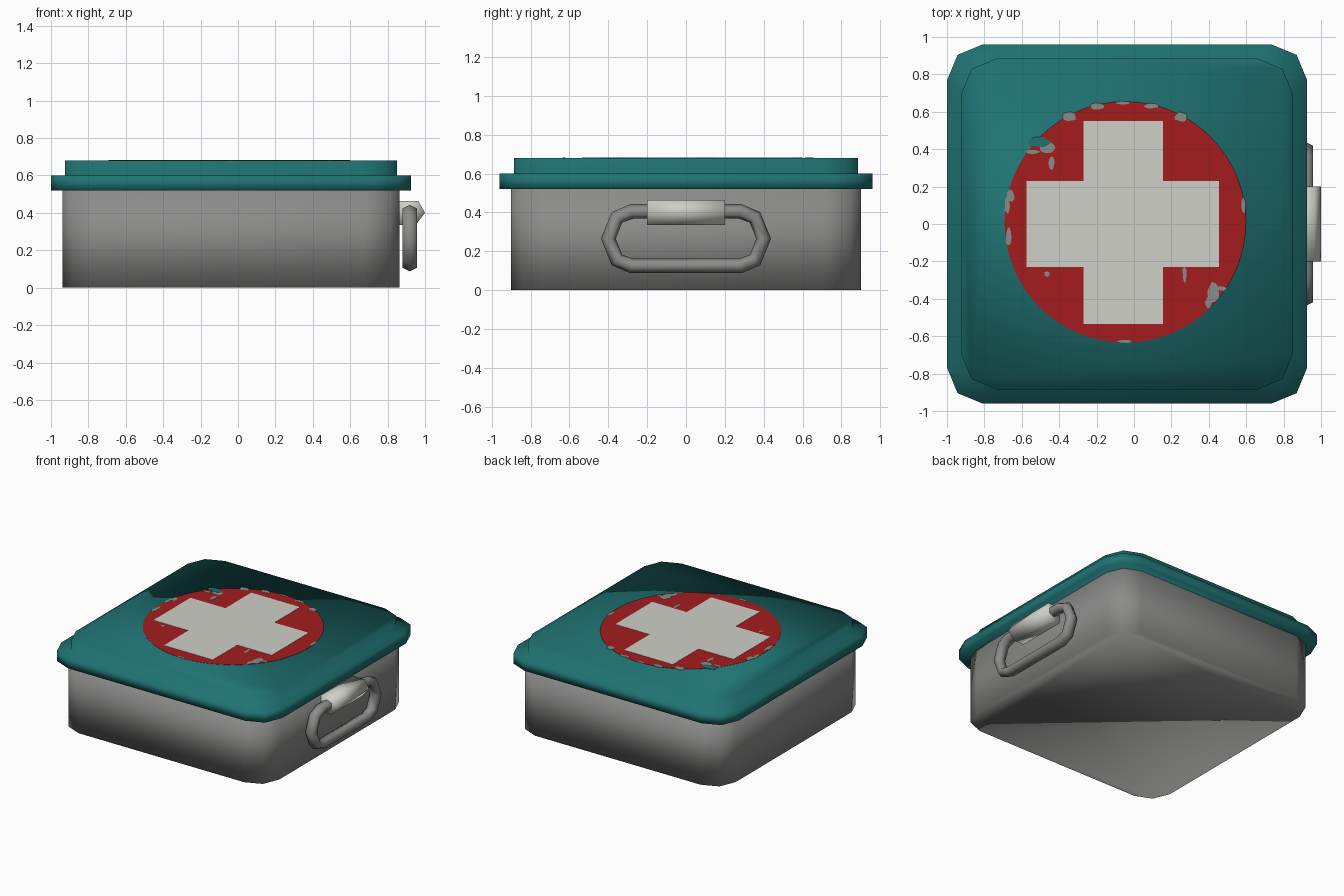
import bpy, bmesh, math, random
from mathutils import Vector

cube = bpy.data.objects.get("Cube")
if cube:
    bpy.data.objects.remove(cube, do_unlink=True)

CX = -0.037   # the box sits a little off centre, the handle balances it


def material(name, rgb):
    m = bpy.data.materials.new(name)
    m.use_nodes = True
    m.diffuse_color = (*rgb, 1)
    m.node_tree.nodes["Principled BSDF"].inputs["Base Color"].default_value = (*rgb, 1)
    return m


teal = material("teal paint", (0.014, 0.17, 0.17))
steel = material("grey steel", (0.26, 0.26, 0.255))
white = material("off white", (0.63, 0.63, 0.585))
red = material("red paint", (0.37, 0.012, 0.013))


def finish(name, bm, mat, smooth=True):
    bmesh.ops.recalc_face_normals(bm, faces=bm.faces)
    me = bpy.data.meshes.new(name)
    bm.to_mesh(me)
    bm.free()
    me.materials.append(mat)
    for p in me.polygons:
        p.use_smooth = smooth
    ob = bpy.data.objects.new(name, me)
    bpy.context.collection.objects.link(ob)
    return ob


def rounded(hx, hy, r, z):
    """Rectangle with corners of two segments."""
    pts = []
    for k, (sx, sy) in enumerate([(1, 1), (-1, 1), (-1, -1), (1, -1)]):
        for i in range(3):
            a = math.radians(90 * k + 45 * i)
            pts.append((CX + sx * (hx - r) + r * math.cos(a),
                        sy * (hy - r) + r * math.sin(a), z))
    return pts


def loft(name, rings, mat, closed=False):
    bm = bmesh.new()
    vs = [[bm.verts.new(p) for p in ring] for ring in rings]
    n = len(vs[0])
    pairs = list(zip(vs, vs[1:]))
    if closed:
        pairs.append((vs[-1], vs[0]))
    for a, b in pairs:
        for i in range(n):
            j = (i + 1) % n
            bm.faces.new((a[i], a[j], b[j], b[i]))
    if not closed:
        bm.faces.new(vs[0])
        bm.faces.new(vs[-1])
    return finish(name, bm, mat)


def plate(name, outlines, z, thick, mat):
    """Thin flat plates, one for each outline, in one object."""
    bm = bmesh.new()
    faces = [bm.faces.new([bm.verts.new((x, y, z)) for x, y in o]) for o in outlines]
    g = bmesh.ops.extrude_face_region(bm, geom=faces)
    for v in g["geom"]:
        if isinstance(v, bmesh.types.BMVert):
            v.co.z += thick
    return finish(name, bm, mat, False)


# Box body and stepped lid
loft("box_body", [rounded(0.90, 0.90, 0.18, z) for z in (0, 0.52)], steel)
loft("lid", [rounded(0.962, 0.96, 0.19, 0.52), rounded(0.962, 0.96, 0.19, 0.60),
             rounded(0.887, 0.885, 0.19, 0.60), rounded(0.887, 0.885, 0.19, 0.68)], teal)

# Painted emblem: disc and cross
TOP = 0.68
DX, DY, R = -0.047, 0.01, 0.645
plate("emblem_disc", [[(DX + R * math.cos(math.tau * i / 64), DY + R * math.sin(math.tau * i / 64))
                       for i in range(64)]], TOP - 0.002, 0.0035, red)
x0, x1, x2, x3 = -0.575, -0.27, 0.155, 0.455
y0, y1, y2, y3 = -0.535, -0.23, 0.23, 0.55
plate("emblem_cross", [[(x1, y0), (x2, y0), (x2, y1), (x3, y1), (x3, y2), (x2, y2),
                        (x2, y3), (x1, y3), (x1, y2), (x0, y2), (x0, y1), (x1, y1)]],
      TOP, 0.003, white)

# Chipped paint: irregular flakes, mostly along the disc edge
random.seed(4)


def flake(x, y, rx, ry):
    pts = []
    for i in range(10):
        a, k = math.tau * i / 10, random.uniform(0.8, 1.15)
        pts.append((x + rx * k * math.cos(a), y + ry * k * math.sin(a)))
    return pts


chips = [(-0.46, 0.41, 0.045, 0.03), (-0.44, 0.33, 0.016, 0.038), (-0.54, 0.385, 0.04, 0.01),
         (-0.66, 0.15, 0.022, 0.03), (-0.67, -0.07, 0.015, 0.055), (-0.465, -0.268, 0.016, 0.015),
         (0.27, -0.27, 0.011, 0.045), (0.425, -0.36, 0.032, 0.055), (0.40, -0.42, 0.018, 0.03),
         (0.47, -0.345, 0.03, 0.012)]
# Thin worn slivers that follow the rim, by angle in degrees
for deg in (8, 62, 77, 91, 104, 118, 172, 270):
    a = math.radians(deg)
    c, s = abs(math.cos(a)), abs(math.sin(a))
    chips.append((DX + 0.638 * math.cos(a), DY + 0.638 * math.sin(a),
                  0.01 + 0.03 * s, 0.008 + 0.035 * c))
plate("worn_chips", [flake(*c) for c in chips], TOP + 0.0005, 0.002, steel)
plate("bare_lid_chip", [flake(-0.505, 0.437, 0.06, 0.028)], TOP + 0.001, 0.0025, teal)

# Swinging handle: a six-sided tube around a closed loop
half = [(0.28, 0.125), (0.355, 0.155), (0.40, 0.265), (0.355, 0.375), (0.28, 0.405)]
path = [Vector((0.918, y, z)) for y, z in half + [(-y, z) for y, z in reversed(half)]]
side = Vector((1, 0, 0))
rings = []
for i, p in enumerate(path):
    t = ((p - path[i - 1]).normalized() + (path[(i + 1) % len(path)] - p).normalized()).normalized()
    out = t.cross(side)
    rings.append([p + 0.038 * math.cos(math.tau * k / 6) * out +
                  0.044 * math.sin(math.tau * k / 6) * side for k in range(6)])
loft("handle_ring", rings, steel, closed=True)

# Hinge block that holds the handle
profile = [(0.85, 0.335), (0.95, 0.335), (1.0, 0.40), (0.965, 0.463), (0.85, 0.463)]
loft("handle_hinge", [[(x, y, z) for x, z in profile] for y in (-0.2, 0.2)], white)
